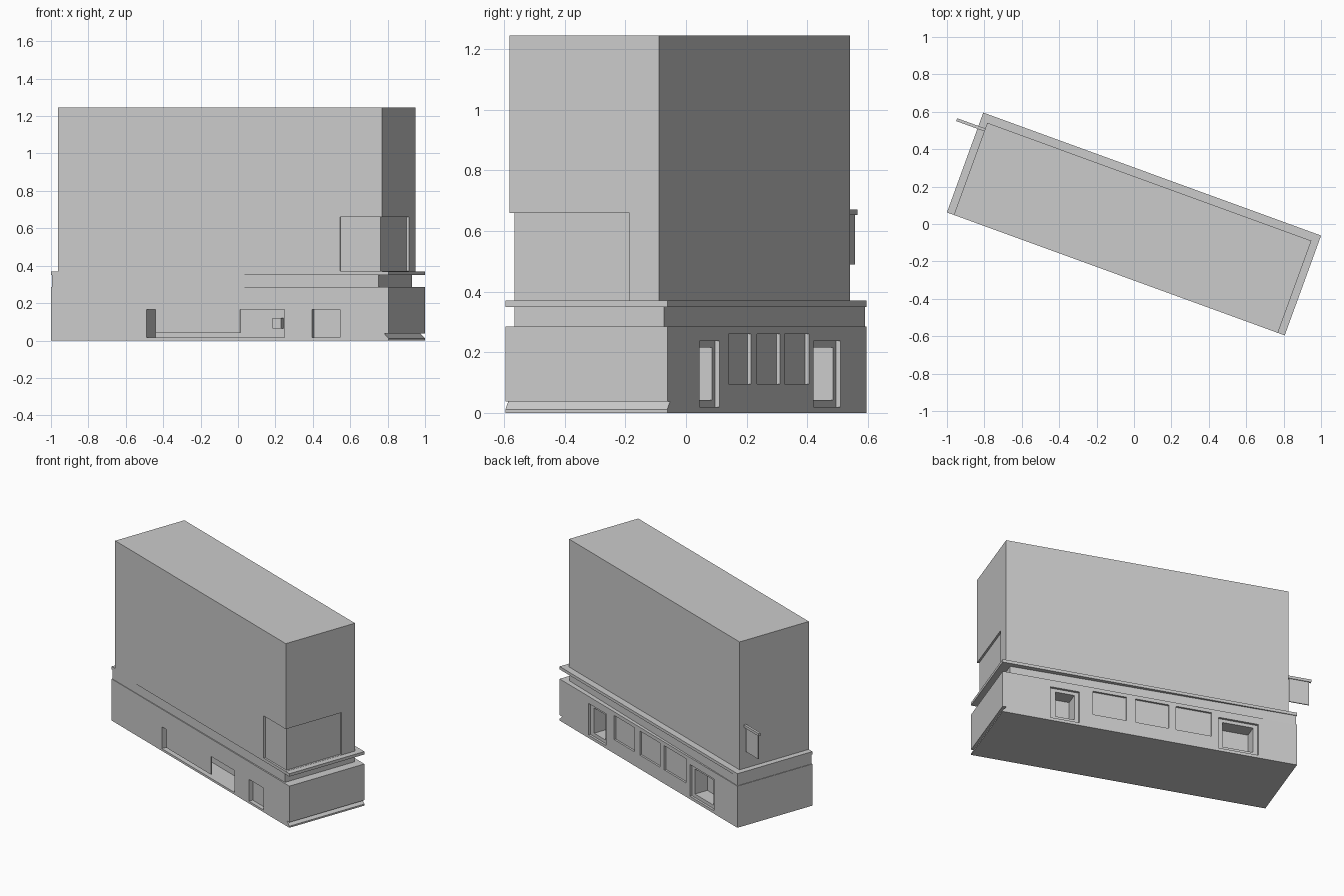
import bpy, bmesh, math
from mathutils import Matrix

cube = bpy.data.objects.get("Cube")
if cube:
    bpy.data.objects.remove(cube, do_unlink=True)

TURN = Matrix.Rotation(math.radians(-20), 3, 'Z')   # building sits askew
LONG, DEEP = 0.961, 0.284                           # half sizes of the plinth

stone = bpy.data.materials.new("pale_grey")
stone.use_nodes = True
stone.diffuse_color = (0.6, 0.6, 0.6, 1)
stone.node_tree.nodes["Principled BSDF"].inputs["Base Color"].default_value = (0.6, 0.6, 0.6, 1)


def loft(name, low, z0, high, z1):
    """Solid between two outlines with the same number of corners."""
    bm = bmesh.new()
    a = [bm.verts.new((x, y, z0)) for x, y in low]
    b = [bm.verts.new((x, y, z1)) for x, y in high]
    bm.faces.new(a[::-1])
    bm.faces.new(b)
    n = len(a)
    for i in range(n):
        j = (i + 1) % n
        bm.faces.new((a[i], a[j], b[j], b[i]))
    bmesh.ops.recalc_face_normals(bm, faces=bm.faces)
    bmesh.ops.transform(bm, matrix=TURN.to_4x4(), verts=bm.verts)
    mesh = bpy.data.meshes.new(name)
    bm.to_mesh(mesh)
    bm.free()
    mesh.materials.append(stone)
    ob = bpy.data.objects.new(name, mesh)
    bpy.context.collection.objects.link(ob)
    return ob


def rect(x0, x1, y0, y1):
    return [(x0, y0), (x1, y0), (x1, y1), (x0, y1)]


def box(name, x0, x1, y0, y1, z0, z1):
    r = rect(x0, x1, y0, y1)
    return loft(name, r, z0, r, z1)


def cut(target, cutter):
    cutter.hide_render = True
    mod = target.modifiers.new("cut", 'BOOLEAN')
    mod.operation, mod.solver, mod.object = 'DIFFERENCE', 'EXACT', cutter
    bpy.context.view_layer.objects.active = target
    bpy.ops.object.modifier_apply(modifier=mod.name)
    bpy.data.objects.remove(cutter, do_unlink=True)


# Plinth, tapering groove and cornice
plinth = box("plinth", -LONG, LONG, -DEEP, DEEP, 0, 0.285)
neck = [(-0.957, -0.28), (0.90, -0.274), (0.90, 0.25), (-0.957, 0.28)]
loft("cornice_neck", neck, 0.28, neck, 0.355)
box("cornice", -LONG, LONG, -DEEP, DEEP, 0.35, 0.37)

# Tall upper block with a shallow recess around its front corner
tower = box("upper_block", -0.922, 0.922, -DEEP, 0.24, 0.365, 1.245)
cut(tower, box("cutter", 0.683, 1.1, -0.4, -0.271, 0.371, 0.66))
cut(tower, box("cutter", 0.909, 1.1, -0.4, 0.138, 0.371, 0.66))

# Front entrance with its thin screen and wall box
cut(plinth, box("cutter", -0.418, 0.369, -0.4, -0.144, 0.015, 0.165))
box("entrance_screen", -0.365, 0.114, -DEEP, -DEEP + 0.006, 0.04, 0.166)
box("entrance_box", 0.262, 0.31, -0.18, -0.14, 0.065, 0.12)

# Front side window
cut(plinth, box("cutter", 0.524, 0.683, -0.4, -0.255, 0.015, 0.165))

# Blind windows along the back
for x0, x1 in ((0.152, 0.371), (-0.126, 0.094), (-0.404, -0.17)):
    cut(plinth, box("cutter", x0, x1, DEEP - 0.013, 0.4, 0.095, 0.26))

# Framed deep openings at the back
for x0, x1, in0, in1 in ((0.459, 0.649, 0.487, 0.61), (-0.71, -0.447, -0.681, -0.48)):
    cut(plinth, box("cutter", x0, x1, DEEP - 0.016, 0.4, 0.02, 0.237))
    cut(plinth, box("cutter", in0, in1, DEEP - 0.11, 0.4, 0.043, 0.215))

# Sloping slot low on the end wall
slot_low = rect(0.97, 1.0, -0.4, 0.4)
slot_high = rect(0.935, 1.0, -0.4, 0.4)
cut(plinth, loft("cutter", slot_low, 0.002, slot_high, 0.037))

# Hanging sign on the far end wall
box("sign_bar", -1.082, -0.915, 0.192, 0.208, 0.652, 0.67)
box("sign_panel", -1.07, -0.94, 0.197, 0.203, 0.49, 0.655)
